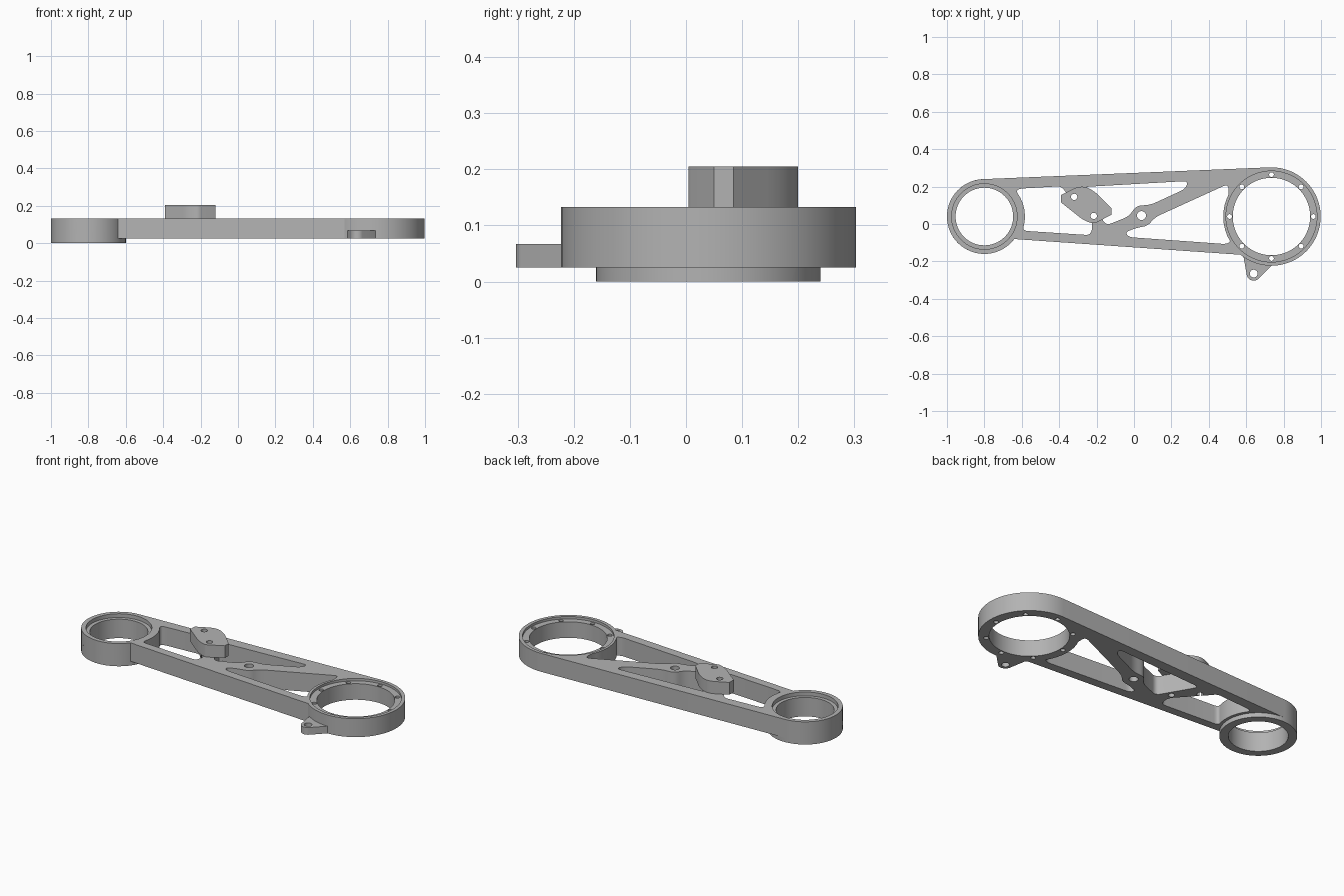
import bpy, bmesh
from math import cos, sin, radians
from mathutils import Vector

cube = bpy.data.objects.get("Cube")
if cube:
    bpy.data.objects.remove(cube)

metal = bpy.data.materials.new("grey metal")
metal.use_nodes = True
GREY = (0.45, 0.45, 0.45, 1)
metal.diffuse_color = GREY
metal.node_tree.nodes["Principled BSDF"].inputs["Base Color"].default_value = GREY

SMALL, LARGE = (-0.80, 0.04), (0.735, 0.04)   # ring centres
BASE, TOP = 0.025, 0.133                      # plate heights


def arc(c, r, a0, a1, n):
    steps = [radians(a0 + (a1 - a0) * i / n) for i in range(n + 1)]
    return [(c[0] + r * cos(a), c[1] + r * sin(a)) for a in steps]


def rounded(points):
    """Round each corner given as (x, y, setback); plain (x, y) stays sharp."""
    out = []
    for i, p in enumerate(points):
        here = Vector(p[:2])
        if len(p) == 2:
            out.append(here)
            continue
        ends = []
        for q in (points[i - 1], points[(i + 1) % len(points)]):
            d = Vector(q[:2]) - here
            limit = 0.48 if len(q) == 3 else 0.9
            ends.append(here + d.normalized() * min(p[2], d.length * limit))
        for k in range(7):
            t = k / 6
            out.append(ends[0] * (1 - t) ** 2 + here * 2 * t * (1 - t) + ends[1] * t * t)
    return out


def prism(name, outline, z0, z1):
    bm = bmesh.new()
    face = bm.faces.new([bm.verts.new((p[0], p[1], z0)) for p in outline])
    up = bmesh.ops.extrude_face_region(bm, geom=[face])["geom"]
    verts = [v for v in up if isinstance(v, bmesh.types.BMVert)]
    bmesh.ops.translate(bm, verts=verts, vec=(0, 0, z1 - z0))
    bmesh.ops.recalc_face_normals(bm, faces=bm.faces)
    mesh = bpy.data.meshes.new(name)
    bm.to_mesh(mesh)
    bm.free()
    mesh.materials.append(metal)
    obj = bpy.data.objects.new(name, mesh)
    bpy.context.collection.objects.link(obj)
    return obj


def disc(name, c, r, z0, z1, n=64):
    return prism(name, arc(c, r, 0, 360, n)[:-1], z0, z1)


def combine(obj, tool, operation="DIFFERENCE"):
    bpy.context.view_layer.objects.active = obj
    mod = obj.modifiers.new("cut", "BOOLEAN")
    mod.operation, mod.solver, mod.object = operation, "EXACT", tool
    bpy.ops.object.modifier_apply(modifier=mod.name)
    bpy.data.objects.remove(tool)


def drill(obj, c, r, n=20, z0=-0.1, z1=0.3):
    combine(obj, disc("drill", c, r, z0, z1, n))


# Arm plate: two round ends joined by straight flanges
arm = prism("arm_plate", arc(SMALL, 0.20, 92.3, 323, 48) + arc(LARGE, 0.263, 231, 452.3, 52),
            BASE, TOP)

# Three truss windows
left_window = arc(SMALL, 0.217, 36, -15, 6) + [
    (-0.595, -0.036, 0.03), (-0.23, -0.06, 0.03), (-0.22, 0.01, 0.03),
    (-0.36, 0.165, 0.02), (-0.39, 0.202, 0.02), (-0.63, 0.188, 0.04)]
upper_window = [
    (-0.27, 0.198, 0.03), (0.29, 0.23, 0.03), (0.275, 0.188, 0.03),
    (0.09, 0.103, 0.03), (0.01, 0.097, 0.03), (-0.025, 0.042, 0.03), (-0.15, -0.008, 0.03)]
right_window = arc(LARGE, 0.258, 211, 153, 8) + [
    (0.505, 0.215, 0.03), (0.11, 0.035, 0.04), (0.075, -0.01, 0.03),
    (0.015, -0.02, 0.03), (-0.045, -0.043, 0.02), (-0.03, -0.07, 0.03), (0.50, -0.108, 0.03)]
for outline in (left_window, upper_window, right_window):
    combine(arm, prism("window_cutter", rounded(outline), -0.1, 0.3))

# Lower collar of the small ring
combine(arm, disc("collar", SMALL, 0.20, 0, 0.06, 76), "UNION")

# Bores with shallow seats, pivot hole and bolt circle
drill(arm, SMALL, 0.154, 64)
drill(arm, SMALL, 0.175, 64, TOP - 0.022)
drill(arm, LARGE, 0.207, 72)
drill(arm, LARGE, 0.243, 72, TOP - 0.014)
drill(arm, (0.04, 0.045), 0.024)
for c in arc(LARGE, 0.224, 0, 315, 7):
    drill(arm, c, 0.013, 12)

# Raised mounting block with two holes running through the web
block = prism("mounting_block", rounded([
    (-0.39, 0.115), (-0.27, 0.02, 0.03), (-0.215, 0.0, 0.02), (-0.12, 0.05), (-0.12, 0.085),
    (-0.215, 0.18, 0.05), (-0.285, 0.208, 0.05), (-0.39, 0.155)]), TOP, 0.205)
for c in ((-0.32, 0.145), (-0.215, 0.043)):
    drill(block, c, 0.017)
    drill(arm, c, 0.017)

# Side ear low on the large ring
ear = prism("side_ear", [(0.63, -0.16), (0.585, -0.172)] + arc((0.64, -0.265), 0.038, 190, 310, 14)
            + [(0.74, -0.218), (0.74, -0.2)], BASE, 0.067)
drill(ear, (0.64, -0.265), 0.021)

# Smooth walls, crisp rims
for obj in (arm, block, ear):
    bpy.ops.object.select_all(action="DESELECT")
    obj.select_set(True)
    bpy.context.view_layer.objects.active = obj
    bpy.ops.object.shade_smooth_by_angle(angle=radians(25))
